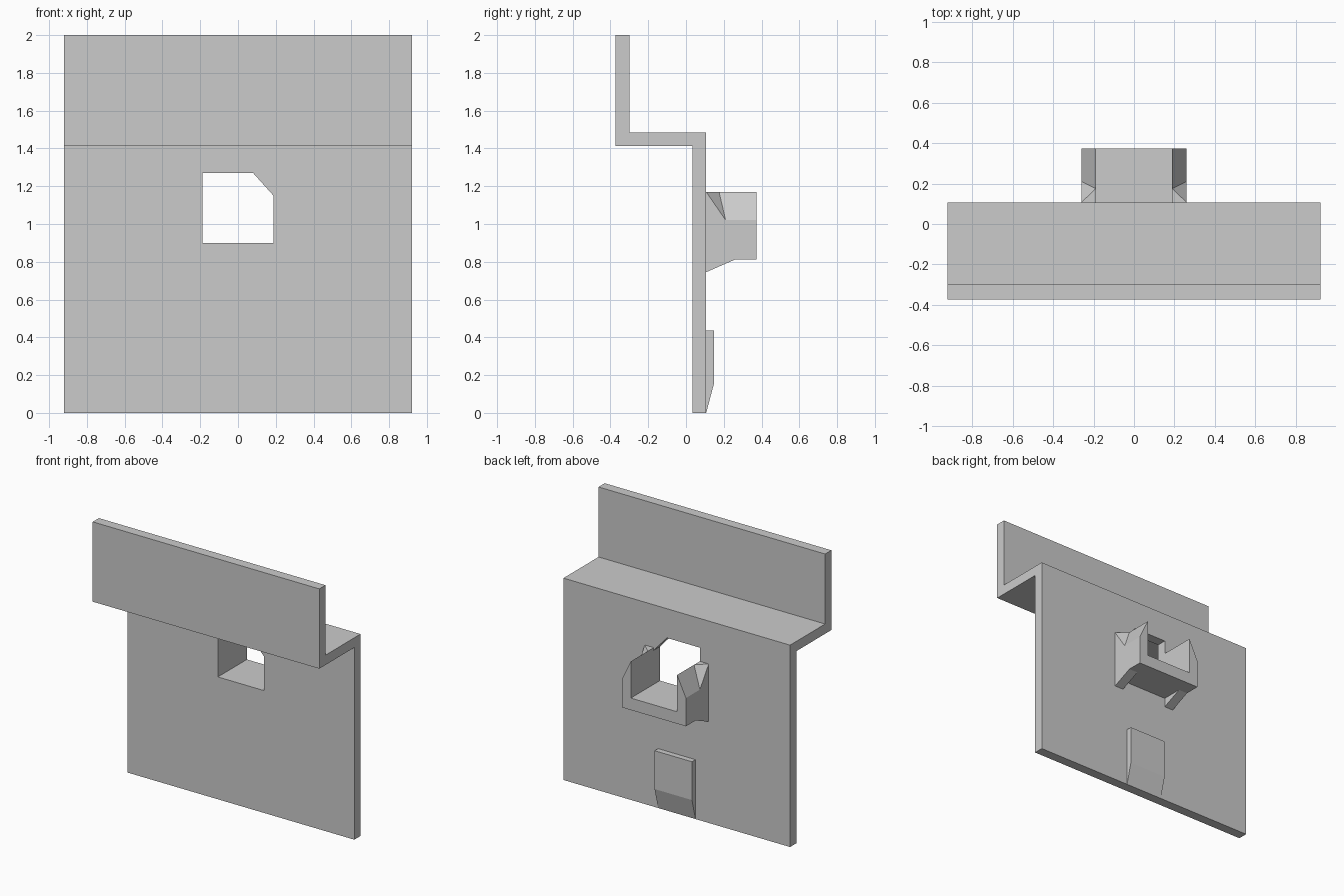
import bpy, bmesh

if "Cube" in bpy.data.objects:
    bpy.data.objects.remove(bpy.data.objects["Cube"])


def make_object(name, verts, faces):
    mesh = bpy.data.meshes.new(name)
    bm = bmesh.new()
    vs = [bm.verts.new(v) for v in verts]
    for f in faces:
        bm.faces.new([vs[i] for i in f])
    bmesh.ops.recalc_face_normals(bm, faces=bm.faces)
    bm.to_mesh(mesh)
    bm.free()
    obj = bpy.data.objects.new(name, mesh)
    bpy.context.collection.objects.link(obj)
    return obj


def prism(name, profile, a, b, axis='X'):
    """Extrude a closed profile (y,z) along X, or (x,z) along Y."""
    n = len(profile)
    verts = [(t, p, q) if axis == 'X' else (p, t, q)
             for t in (a, b) for p, q in profile]
    faces = [tuple(range(n)), tuple(range(n, 2 * n))]
    faces += [(i, (i + 1) % n, n + (i + 1) % n, n + i) for i in range(n)]
    return make_object(name, verts, faces)


# Z-shaped plate: upper flange, shelf and lower back plate
plate = prism('bent_plate', [
    (0.035, 0), (0.107, 0), (0.107, 1.485), (-0.30, 1.485),
    (-0.30, 2.0), (-0.372, 2.0), (-0.372, 1.413), (0.035, 1.413)], -0.922, 0.922)

# Window through the plate, with one clipped corner
cutter = prism('window_cutter', [
    (-0.188, 0.90), (0.188, 0.90), (0.188, 1.15), (0.08, 1.27), (-0.188, 1.27)],
    -0.1, 0.2, 'Y')
cutter.hide_render = True
cutter.hide_viewport = False
mod = plate.modifiers.new('window', 'BOOLEAN')
mod.operation = 'DIFFERENCE'
mod.solver = 'EXACT'
mod.object = cutter
bpy.context.view_layer.objects.active = plate
bpy.ops.object.modifier_apply(modifier=mod.name)
bpy.data.objects.remove(cutter)

# Catch floor behind the window
prism('catch_floor', [(0.107, 0.812), (0.372, 0.812), (0.372, 0.90), (0.107, 0.90)],
      -0.188, 0.188)

# Catch side walls: sloped tops, braced underside, corner facet at the plate
inner = [(0.107, 0.745), (0.26, 0.812), (0.372, 0.812), (0.372, 1.17),
         (0.175, 1.17), (0.107, 1.17)]
outer = [(0.107, 0.745), (0.26, 0.812), (0.372, 0.812), (0.372, 1.02),
         (0.21, 1.02), (0.107, 1.17)]
wall_faces = [(0, 1, 2, 3, 4, 5), (6, 7, 8, 9, 10, 11),
              (0, 1, 7, 6), (1, 2, 8, 7), (2, 3, 9, 8), (3, 4, 10, 9),
              (4, 11, 10), (4, 5, 11), (5, 0, 6, 11)]
for side, label in ((1, 'right'), (-1, 'left')):
    verts = [(side * 0.188, y, z) for y, z in inner]
    verts += [(side * 0.26, y, z) for y, z in outer]
    make_object('catch_wall_' + label, verts, wall_faces)

# Tapered tab low on the back
prism('back_tab', [(0.107, 0.0), (0.148, 0.155), (0.148, 0.437), (0.107, 0.437)],
      -0.152, 0.152)
